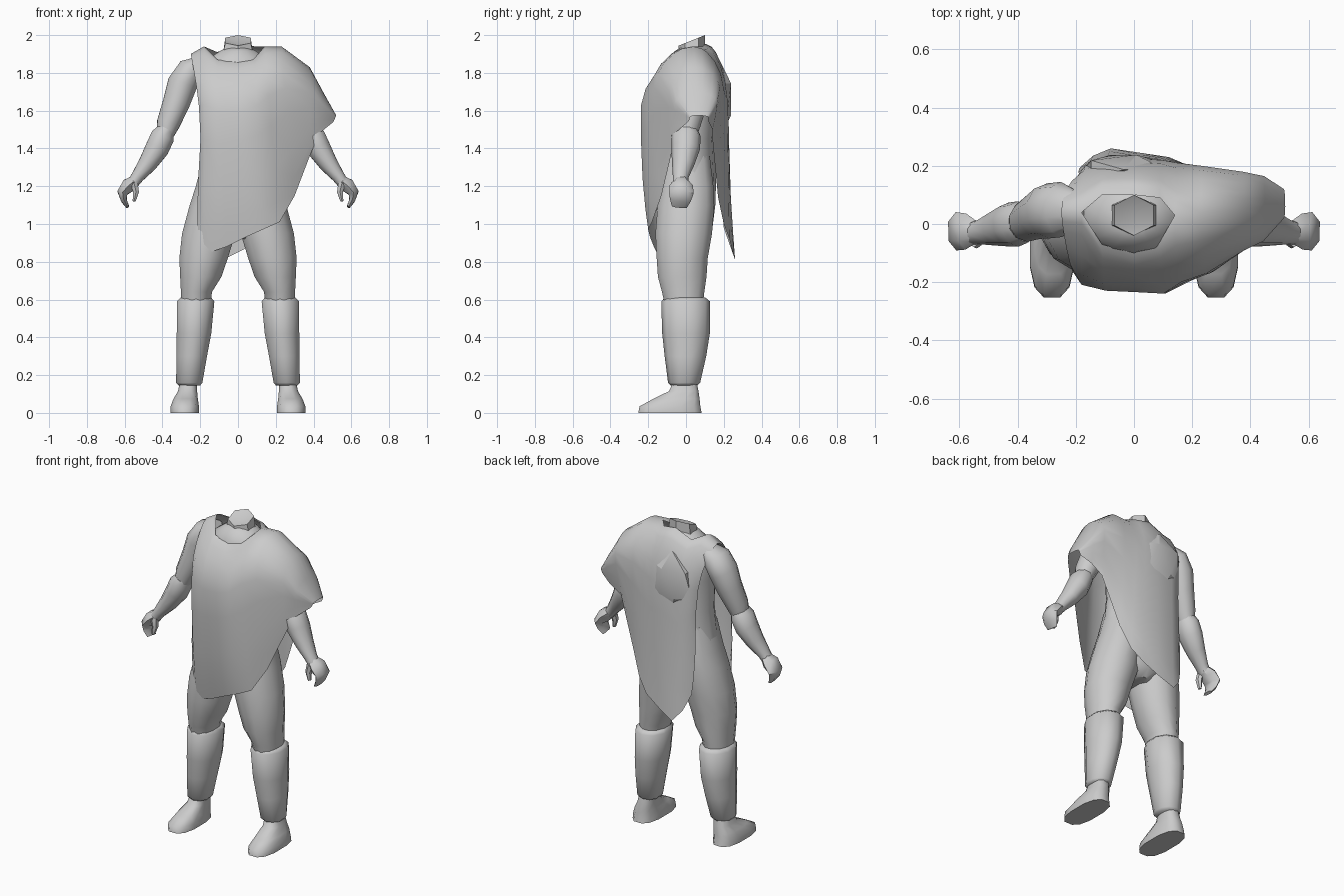
import bpy, bmesh, math
from mathutils import Vector

cloth_grey = bpy.data.materials.new("plain grey")
cloth_grey.diffuse_color = (0.6, 0.6, 0.6, 1)


def finish(name, bm, angle=50, recalc=True):
    if recalc:
        bmesh.ops.recalc_face_normals(bm, faces=bm.faces[:])
    mesh = bpy.data.meshes.new(name)
    bm.to_mesh(mesh)
    bm.free()
    mesh.materials.append(cloth_grey)
    ob = bpy.data.objects.new(name, mesh)
    bpy.context.collection.objects.link(ob)
    bpy.ops.object.select_all(action='DESELECT')
    ob.select_set(True)
    bpy.context.view_layer.objects.active = ob
    bpy.ops.object.shade_smooth_by_angle(angle=math.radians(angle))
    return ob


def power(v, e):
    return math.copysign(abs(v) ** e, v)


def loft(name, rings, sides=10, flat=False, s=1, angle=50, square=1):
    """Skin rings of (x, y, z, radius across, radius in y); flat keeps rings level."""
    bm = bmesh.new()
    pts = [Vector(r[:3]) for r in rings]
    loops = []
    for i, r in enumerate(rings):
        d = (pts[min(i + 1, len(pts) - 1)] - pts[max(i - 1, 0)]).normalized()
        across = Vector((1, 0, 0)) if flat else d.cross(Vector((0, 1, 0))).normalized()
        front = Vector((0, 1, 0)) if flat else across.cross(d).normalized()
        loop = []
        for k in range(sides):
            a = 2 * math.pi * (k + 0.5) / sides
            p = (pts[i] + across * r[3] * power(math.cos(a), square)
                 + front * r[4] * power(math.sin(a), square))
            loop.append(bm.verts.new((p.x * s, p.y, p.z)))
        loops.append(loop)
    for a, b in zip(loops, loops[1:]):
        for k in range(sides):
            n = (k + 1) % sides
            bm.faces.new((a[k], a[n], b[n], b[k]))
    bm.faces.new(loops[0])
    bm.faces.new(loops[-1])
    return finish(name, bm, angle)


# limbs, mirrored left and right
for s, side in ((1, "left"), (-1, "right")):
    loft(side + "_foot", [
        (.282, -.085, 0, .078, .172), (.282, -.085, .035, .077, .165),
        (.277, -.05, .075, .066, .125), (.267, -.012, .115, .052, .08),
        (.262, -.005, .17, .045, .062)], 12, True, s, 50, .75)
    loft(side + "_shin", [
        (.258, -.01, .145, .06, .07), (.258, -.01, .16, .073, .085),
        (.245, -.003, .3, .085, .11), (.233, 0, .42, .096, .126),
        (.224, -.002, .59, .104, .129), (.222, -.005, .61, .085, .108)], 10, True, s)
    loft(side + "_thigh", [
        (.225, -.01, .55, .08, .1), (.22, -.015, .64, .085, .116),
        (.197, -.02, .72, .113, .133), (.182, -.02, .82, .133, .14),
        (.155, -.012, .95, .146, .155), (.13, 0, 1.1, .13, .155),
        (.115, .005, 1.2, .112, .145), (.1, .005, 1.36, .085, .125)], 12, True, s)
    loft(side + "_upper_arm", [
        (.19, .05, 1.86, .035, .06), (.25, .05, 1.815, .075, .095),
        (.295, .045, 1.74, .083, .095), (.327, .03, 1.64, .075, .082),
        (.37, .008, 1.53, .064, .07), (.39, .0, 1.46, .045, .055)], 10, False, s)
    loft(side + "_forearm", [
        (.378, .0, 1.505, .045, .06), (.398, .0, 1.465, .066, .078),
        (.428, -.002, 1.4, .066, .076), (.478, -.015, 1.32, .052, .06),
        (.532, -.028, 1.25, .036, .042), (.557, -.03, 1.215, .032, .04)], 10, False, s)
    loft(side + "_palm", [
        (.54, -.028, 1.235, .03, .036), (.578, -.026, 1.205, .045, .062),
        (.612, -.025, 1.165, .032, .066), (.604, -.03, 1.125, .018, .055),
        (.584, -.035, 1.09, .01, .04)], 6, False, s)
    loft(side + "_thumb", [
        (.55, -.055, 1.215, .022, .025), (.54, -.062, 1.17, .018, .022),
        (.55, -.065, 1.12, .009, .014)], 6, False, s)

# body under the cloth
loft("pelvis_and_torso", [
    (0, 0, .92, .06, .1), (0, 0, .98, .17, .14), (0, 0, 1.1, .235, .155),
    (0, .01, 1.25, .212, .15), (0, .01, 1.45, .187, .14), (0, .015, 1.65, .195, .15),
    (0, .03, 1.8, .19, .14), (0, .03, 1.87, .165, .125), (0, .03, 1.915, .1, .09),
    (0, .03, 1.935, .055, .06)], 14, True)

# six-sided neck with a slanted, sunken top
bm = bmesh.new()
low, high = [], []
for k in range(6):
    a = math.pi / 6 + k * math.pi / 3
    c, n = math.cos(a), math.sin(a)
    low.append(bm.verts.new((.09 * c, .03 + .07 * n, 1.91)))
    high.append(bm.verts.new((.078 * c, .03 + .07 * n, 1.972 + .028 * n)))
mid = bm.verts.new((0, .03, 1.955))
for k in range(6):
    n = (k + 1) % 6
    bm.faces.new((low[k], low[n], high[n], high[k]))
    bm.faces.new((high[k], high[n], mid))
finish("neck", bm, 30)

# cloth columns: x top, x hem, y top, z top, y middle, y hem, z hem
front = [
    (-.25, -.21, .04, 1.90, -.17, -.14, .91),
    (-.18, -.18, .04, 1.94, -.21, -.15, .84),
    (-.11, -.06, -.07, 1.87, -.23, -.17, .88),
    (0, .04, -.10, 1.855, -.235, -.19, .93),
    (.09, .13, -.06, 1.88, -.24, -.20, .97),
    (.14, .22, .03, 1.94, -.20, -.18, 1.01),
    (.23, .30, .04, 1.94, -.17, -.13, 1.15),
    (.38, .38, .05, 1.83, -.09, -.08, 1.36),
    (.45, .43, .06, 1.70, -.06, -.06, 1.48),
    (.52, .505, .06, 1.575, .02, .01, 1.54)]
back = [
    (-.25, -.18, .04, 1.90, .16, .20, .98),
    (-.18, -.14, .04, 1.94, .20, .235, .88),
    (-.11, -.08, .10, 1.91, .22, .26, .81),
    (0, .02, .10, 1.955, .225, .245, .86),
    (.09, .12, .09, 1.94, .22, .23, .92),
    (.14, .19, .03, 1.94, .21, .20, 1.0),
    (.23, .25, .04, 1.94, .20, .17, 1.14),
    (.38, .36, .05, 1.83, .18, .14, 1.45),
    (.45, .44, .06, 1.70, .165, .14, 1.50),
    (.52, .505, .06, 1.575, .12, .12, 1.54)]
rows = (0, .015, .04, .1, .18, .28, .45, .7, .88, 1)
bm = bmesh.new()
for columns, flip in ((front, False), (back, True)):
    grid = []
    for i, (xt, xh, yt, zt, ym, yh, zh) in enumerate(columns):
        col = []
        bulge = .5 if flip or i > 4 else .75    # rounder over the back and arm
        for t in rows:
            if t < .3:
                y = yt + (ym - yt) * math.sin(math.pi / 2 * t / .3) ** bulge
            else:
                y = ym + (yh - ym) * ((t - .3) / .7) ** (1.5 if flip else 2.5)
            x = xt + (xh - xt) * t
            if i == 0:      # open side pulled in at the waist
                x += .035 * math.sin(math.pi * min(1, t * 1.3))
            col.append(bm.verts.new((x, y, zt + (zh - zt) * t)))
        grid.append(col)
    for a, b in zip(grid, grid[1:]):
        for k in range(len(rows) - 1):
            q = (a[k], a[k + 1], b[k + 1], b[k])
            bm.faces.new(q[::-1] if flip else q)
bmesh.ops.remove_doubles(bm, verts=bm.verts[:], dist=.0005)
finish("draped_poncho", bm, 60, False)

# gathered knot of cloth on the back
bm = bmesh.new()
bmesh.ops.create_icosphere(bm, subdivisions=1, radius=1)
for v in bm.verts:
    v.co = Vector((-.035 + .155 * v.co.x, .187 + .06 * v.co.y, 1.66 + .19 * v.co.z))
finish("back_cloth_bunch", bm, 25)
